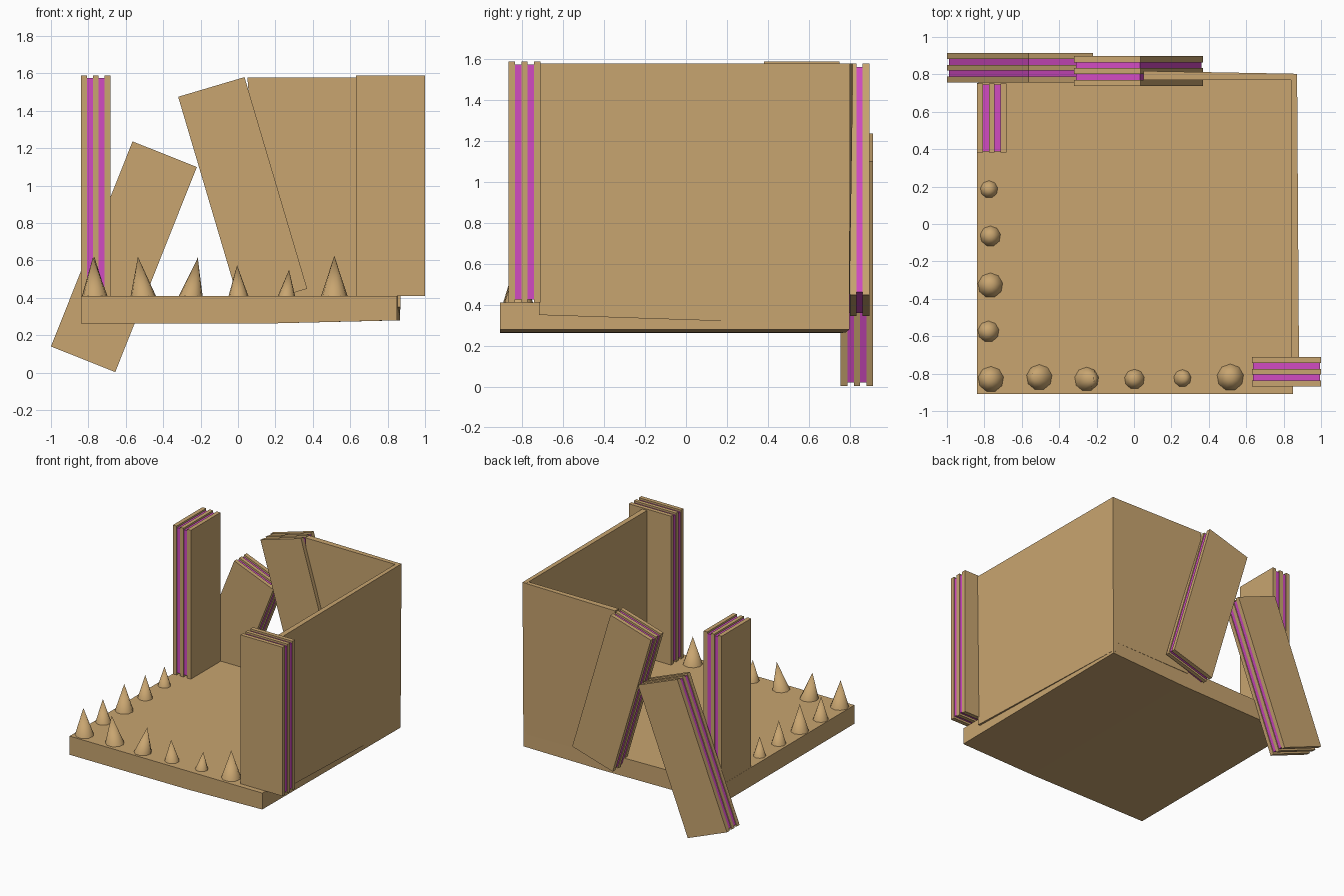
import bpy, bmesh, math
from mathutils import Matrix, Vector

if "Cube" in bpy.data.objects:
    bpy.data.objects.remove(bpy.data.objects["Cube"])


def make_material(name, rgb):
    m = bpy.data.materials.new(name)
    m.diffuse_color = (*rgb, 1)
    m.use_nodes = True
    m.node_tree.nodes["Principled BSDF"].inputs["Base Color"].default_value = m.diffuse_color
    return m


WOOD = make_material("tan wood", (0.58, 0.376, 0.162))
PINK = make_material("magenta filling", (0.64, 0.07, 0.54))


def finish(bm, name, mats):
    bmesh.ops.recalc_face_normals(bm, faces=bm.faces)
    me = bpy.data.meshes.new(name)
    bm.to_mesh(me)
    bm.free()
    for m in mats:
        me.materials.append(m)
    ob = bpy.data.objects.new(name, me)
    bpy.context.collection.objects.link(ob)
    return ob


def loft(name, low, high):
    """Solid between two matching outlines of 3D points."""
    bm = bmesh.new()
    a = [bm.verts.new(p) for p in low]
    b = [bm.verts.new(p) for p in high]
    n = len(a)
    bm.faces.new(a)
    bm.faces.new(b)
    for i in range(n):
        j = (i + 1) % n
        bm.faces.new((a[i], a[j], b[j], b[i]))
    return finish(bm, name, [WOOD])


# Sandwich panel: three boards with two slightly recessed fillings
W, H = 0.37, 1.18
LAYERS = [(-0.079, -0.047, 0), (-0.047, -0.015, 1), (-0.015, 0.015, 0),
          (0.015, 0.046, 1), (0.046, 0.079, 0)]


def panel(name, centre, lean=0.0, turn=0.0):
    bm = bmesh.new()
    for y0, y1, mat in LAYERS:
        w, h = (W - 0.012, H - 0.03) if mat else (W, H)
        mtx = Matrix.Translation((0, (y0 + y1) / 2, 0)) @ Matrix.Diagonal((w, y1 - y0, h, 1))
        before = set(bm.faces)
        bmesh.ops.create_cube(bm, size=1, matrix=mtx)
        for f in set(bm.faces) - before:
            f.material_index = mat
    ob = finish(bm, name, [WOOD, PINK])
    ob.location = centre
    ob.rotation_euler = (0, math.radians(lean), math.radians(turn))
    return ob


panel("front_right_post", (0.815, -0.79, 1.0))
panel("back_left_post", (-0.76, 0.567, 1.0), turn=90)
panel("leaning_panel", (0.025, 0.818, 0.962), lean=-16.5)
panel("fallen_panel", (-0.61, 0.836, 0.62), lean=21.7)

# Floor slab, underside rising a little to the right
front = [(-0.84, 0.41), (-0.84, 0.262), (0.2, 0.264), (0.85, 0.28), (0.85, 0.41)]
back_y = [0.755, 0.755, 0.78, 0.80, 0.80]
loft("floor", [(x, -0.91, z) for x, z in front],
     [(x + (0.015 if x > 0.5 else 0), y, z) for (x, z), y in zip(front, back_y)])

# Corner walls
loft("right_wall",
     [(0.84, -0.72, 0.35), (0.868, -0.72, 0.35), (0.866, 0.80, 0.3), (0.84, 0.80, 0.3)],
     [(0.84, -0.72, 1.58), (0.882, -0.72, 1.58), (0.872, 0.803, 1.58), (0.84, 0.803, 1.58)])
loft("broken_back_wall",
     [(0.15, 0.77, 0.38), (0.866, 0.77, 0.38), (0.866, 0.80, 0.38), (0.15, 0.785, 0.38)],
     [(0.05, 0.77, 1.579), (0.871, 0.77, 1.579), (0.871, 0.803, 1.579), (0.05, 0.818, 1.579)])

# Spikes: x, y, radius, height, tip shift in x
SPIKES = [(-0.765, -0.83, 0.072, 0.21, -0.01), (-0.505, -0.82, 0.072, 0.21, -0.03),
          (-0.255, -0.83, 0.068, 0.205, 0.04), (0.003, -0.83, 0.057, 0.165, -0.008),
          (0.258, -0.825, 0.05, 0.14, 0.015), (0.515, -0.82, 0.075, 0.215, 0.0),
          (-0.778, -0.575, 0.06, 0.18, -0.005), (-0.768, -0.328, 0.07, 0.21, 0.0),
          (-0.768, -0.065, 0.058, 0.18, 0.0), (-0.775, 0.185, 0.05, 0.15, 0.0)]
for i, (x, y, r, h, dx) in enumerate(SPIKES):
    bm = bmesh.new()
    bmesh.ops.create_cone(bm, cap_ends=True, segments=9, radius1=r, radius2=0, depth=h + 0.01)
    top = max(v.co.z for v in bm.verts)
    for v in bm.verts:
        if v.co.z > top - 1e-4:
            v.co.x += dx
    bmesh.ops.remove_doubles(bm, verts=bm.verts, dist=1e-4)
    for f in bm.faces:
        f.smooth = len(f.verts) == 3
    for e in bm.edges:
        e.smooth = all(len(f.verts) == 3 for f in e.link_faces)
    ob = finish(bm, f"spike_{i + 1}", [WOOD])
    ob.location = (x, y, 0.40 + (h + 0.01) / 2)
